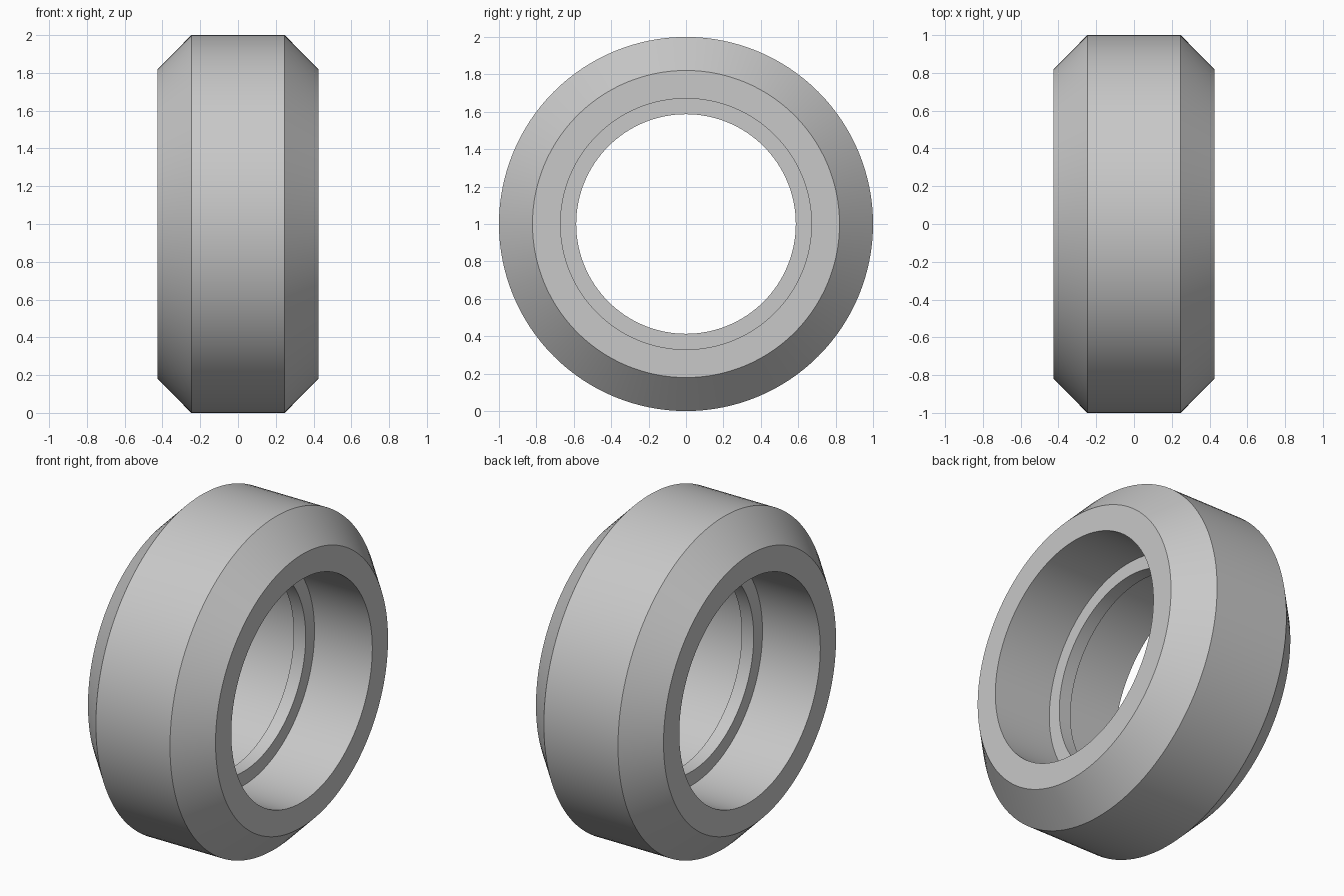
import bpy
import bmesh
import math
from mathutils import Matrix, Vector

cube = bpy.data.objects.get("Cube")
if cube:
    bpy.data.objects.remove(cube, do_unlink=True)

SEGMENTS = 128

# Single grey material
grey = bpy.data.materials.new("mid_grey")
grey.use_nodes = True
colour = (0.58, 0.58, 0.58, 1.0)
grey.diffuse_color = colour
grey.node_tree.nodes["Principled BSDF"].inputs["Base Color"].default_value = colour

# Half of the cross-section as (x, radius): lip, bore, side face, bevel, tread
half = [(0.04, 0.587), (0.04, 0.671), (0.425, 0.671), (0.425, 0.821), (0.247, 1.0)]
profile = half + [(-x, r) for x, r in reversed(half)]

# Revolve the closed section about the x axis
bm = bmesh.new()
rings = []
for i in range(SEGMENTS):
    turn = Matrix.Rotation(2 * math.pi * i / SEGMENTS, 3, 'X')
    rings.append([bm.verts.new(turn @ Vector((x, 0, r)) + Vector((0, 0, 1)))
                  for x, r in profile])
for i, ring in enumerate(rings):
    following = rings[(i + 1) % SEGMENTS]
    for j in range(len(profile)):
        k = (j + 1) % len(profile)
        bm.faces.new((ring[j], ring[k], following[k], following[j]))
bmesh.ops.recalc_face_normals(bm, faces=bm.faces)

mesh = bpy.data.meshes.new("wheel_ring")
bm.to_mesh(mesh)
bm.free()
mesh.materials.append(grey)
wheel = bpy.data.objects.new("wheel_ring", mesh)
bpy.context.collection.objects.link(wheel)

# Smooth round surfaces, crisp rims
bpy.ops.object.select_all(action='DESELECT')
wheel.select_set(True)
bpy.context.view_layer.objects.active = wheel
bpy.ops.object.shade_smooth_by_angle(angle=math.radians(30))
